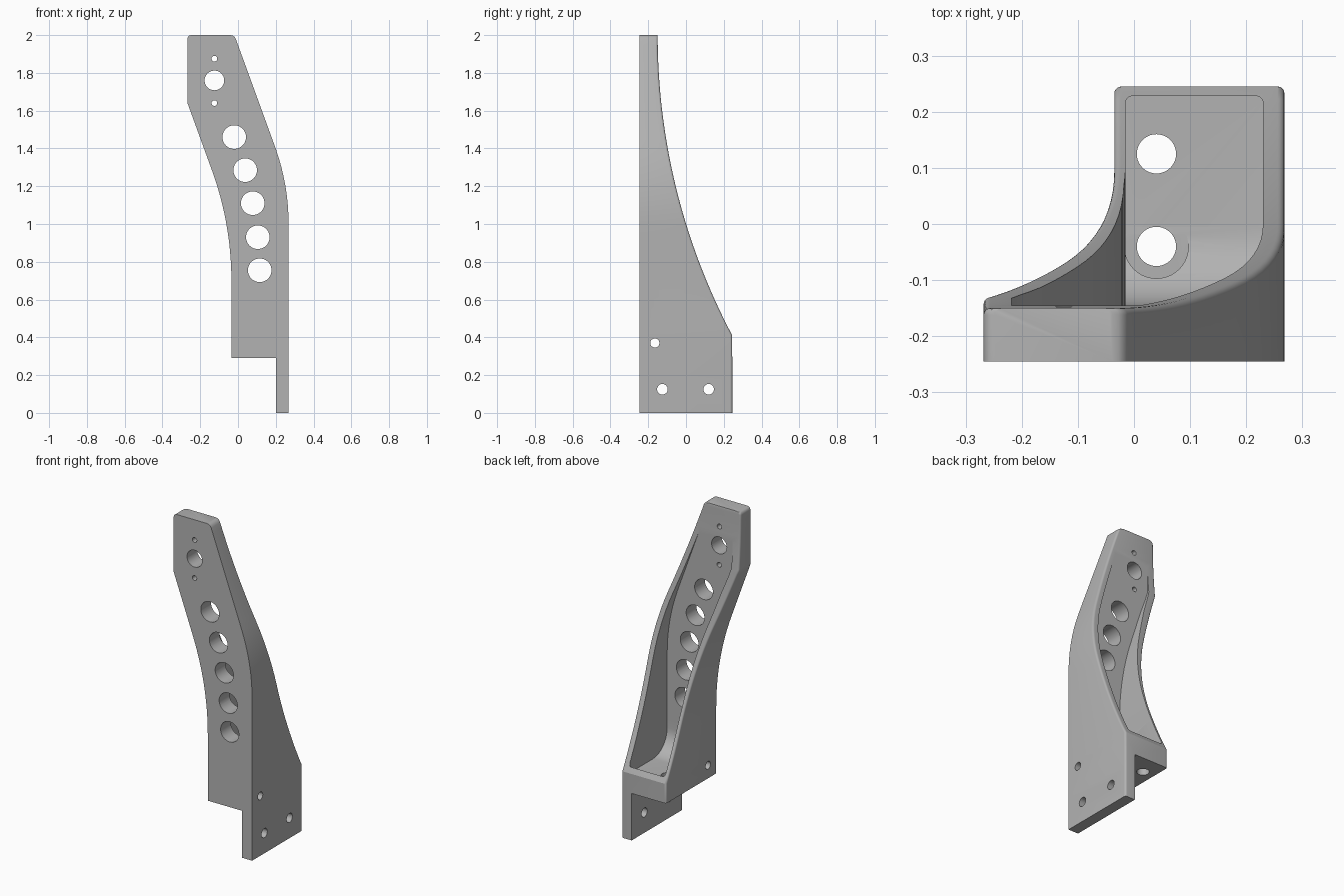
import bpy, bmesh, math
from mathutils import Matrix, Vector

cube = bpy.data.objects.get("Cube")
if cube:
    bpy.data.objects.remove(cube, do_unlink=True)

TOP, FRONT, BACK, HALF = 2.0, -0.245, 0.245, 0.268
LEAN = math.tan(math.radians(20))
SHELF, POCKET_FRONT, SCOOP = 0.40, -0.145, 0.14

grey = bpy.data.materials.new("mid grey")
grey.use_nodes = True
grey.diffuse_color = (0.45, 0.45, 0.45, 1)
grey.node_tree.nodes["Principled BSDF"].inputs["Base Color"].default_value = grey.diffuse_color


def bend(z, start, radius):
    """Sideways shift of an upright that curves into a 20 degree lean."""
    rise = radius * math.sin(math.radians(20))
    d = max(0, z - start)
    if d <= rise:
        return radius - math.sqrt(radius ** 2 - d ** 2)
    return radius * (1 - math.cos(math.radians(20))) + (d - rise) * LEAN


def corner(z, r=0.02):
    d = max(0, z - (TOP - r))
    return r - math.sqrt(max(0, r * r - d * d))


def edge_low(z):
    return max(-HALF, -0.035 - bend(z, 0.7, 1.71)) + corner(z)


def edge_high(z):
    return HALF - bend(z, 1.0, 1.2) - corner(z)


def back_edge(z):
    r = 3.4
    return min(BACK, -0.15 + r - math.sqrt(r * r - (TOP - z) ** 2))


def section(x0, x1, y0, y1, z, r):
    """Cross-section with its two back corners rounded."""
    pts = [(x0, y0, z), (x1, y0, z)]
    for cx, start in ((x1 - r, 0), (x0 + r, 90)):
        for i in range(6):
            a = math.radians(start + 18 * i)
            pts.append((cx + r * math.cos(a), y1 - r + r * math.sin(a), z))
    return pts


def make_object(name, bm):
    bmesh.ops.recalc_face_normals(bm, faces=bm.faces)
    me = bpy.data.meshes.new(name)
    bm.to_mesh(me)
    bm.free()
    me.materials.append(grey)
    ob = bpy.data.objects.new(name, me)
    bpy.context.collection.objects.link(ob)
    return ob


def loft(name, sections):
    bm = bmesh.new()
    rings = [[bm.verts.new(p) for p in s] for s in sections]
    for a, b in zip(rings, rings[1:]):
        for i in range(len(a)):
            j = (i + 1) % len(a)
            bm.faces.new((a[i], a[j], b[j], b[i]))
    bm.faces.new(rings[0])
    bm.faces.new(rings[-1])
    return make_object(name, bm)


def cut(target, cutter):
    cutter.hide_render = True
    mod = target.modifiers.new("cut", 'BOOLEAN')
    mod.operation = 'DIFFERENCE'
    mod.solver = 'EXACT'
    mod.object = cutter
    bpy.context.view_layer.objects.active = target
    bpy.ops.object.modifier_apply(modifier=mod.name)
    bpy.data.objects.remove(cutter, do_unlink=True)


def drill(target, centre, axis, radius, length):
    bm = bmesh.new()
    turn = Vector((0, 0, 1)).rotation_difference(Vector(axis)).to_matrix().to_4x4()
    bmesh.ops.create_cone(bm, cap_ends=True, segments=40, radius1=radius, radius2=radius,
                          depth=length, matrix=Matrix.Translation(centre) @ turn)
    cut(target, make_object("drill", bm))


# Curved upright body
heights = [0, 0.2, 0.41] + [0.45 + 0.05 * i for i in range(31)]
heights += [1.62, 1.642, 1.98, 1.987, 1.993, 1.997, TOP]
bracket = loft("bracket", [
    section(edge_low(z), edge_high(z), FRONT, back_edge(z), z, 0.012) for z in sorted(heights)])

# Step under the body that leaves the side flange
bm = bmesh.new()
bmesh.ops.create_cube(bm, size=1, matrix=Matrix.Translation((-0.3, 0, -0.21)) @ Matrix.Diagonal((1, 1, 1, 1)))
cut(bracket, make_object("step", bm))

# Pocket open to the back, with a scooped base
levels = [SHELF + SCOOP * (1 - math.cos(math.radians(9 * i))) for i in range(11)]
levels += [0.6 + 0.05 * i for i in range(27)]
rows = []
for z in levels:
    rise = max(0, SHELF + SCOOP - z)
    y = POCKET_FRONT + SCOOP - math.sqrt(max(0, SCOOP ** 2 - rise ** 2))
    wall = 0.02 + 0.03 * min(1, max(0, (z - 0.8) / 0.7))
    rows.append(section(edge_low(z) + wall, edge_high(z) - 0.038, y, 0.228, z, 0.012))
cut(bracket, loft("pocket", rows))

# Row of lightening holes, then the boss hole and its two screw holes
for x, z in ((-0.02, 1.46), (0.038, 1.285), (0.078, 1.11), (0.105, 0.93), (0.115, 0.755)):
    drill(bracket, (x, -0.2, z), (0, 1, 0), 0.0625, 0.3)
for z, r in ((1.76, 0.052), (1.875, 0.015), (1.64, 0.015)):
    drill(bracket, (-0.125, -0.2, z), (0, 1, 0), r, 0.3)

# Cross holes through the flange and the base
for y, z, r in ((-0.165, 0.37, 0.024), (-0.125, 0.125, 0.028), (0.12, 0.125, 0.028)):
    drill(bracket, (0, y, z), (1, 0, 0), r, 1)

# Shelf bolt holes and the relief around the front one
for y in (0.125, -0.04):
    drill(bracket, (0.04, y, 0.35), (0, 0, 1), 0.035, 0.3)
drill(bracket, (0.04, -0.04, SHELF + 0.101), (0, 0, 1), 0.057, 0.2)

bpy.ops.object.select_all(action='DESELECT')
bracket.select_set(True)
bpy.context.view_layer.objects.active = bracket
bpy.ops.object.shade_smooth_by_angle(angle=math.radians(25))
